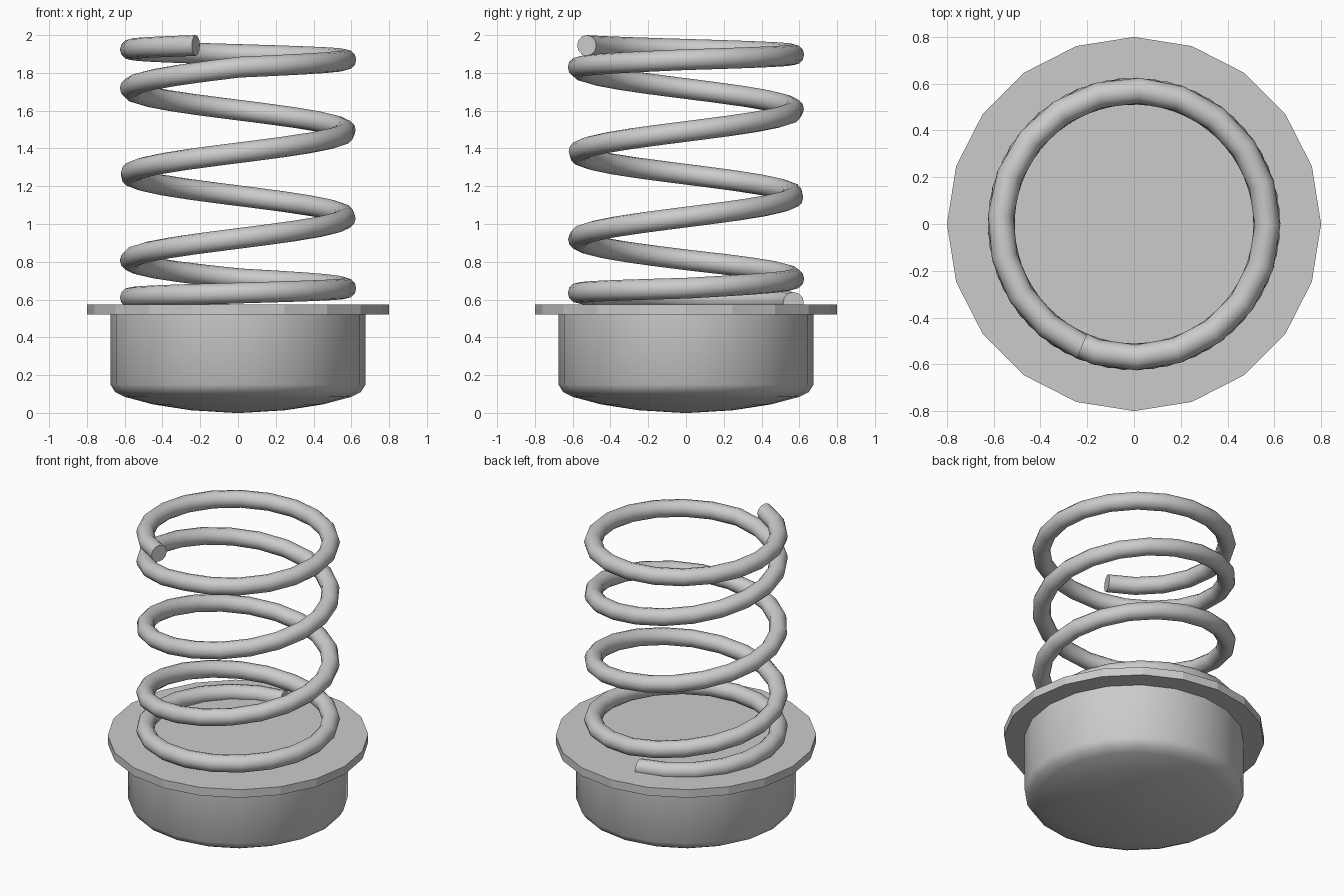
import bpy, bmesh
from math import cos, sin, radians, pi

cube = bpy.data.objects.get("Cube")
if cube:
    bpy.data.objects.remove(cube, do_unlink=True)

steel = bpy.data.materials.new("grey_steel")
steel.use_nodes = True
steel.diffuse_color = (0.6, 0.6, 0.6, 1)
steel.node_tree.nodes["Principled BSDF"].inputs["Base Color"].default_value = (0.6, 0.6, 0.6, 1)


def loft(name, rings, smooth_angle):
    """Skin a list of point rings, closing both ends."""
    bm = bmesh.new()
    loops = [[bm.verts.new(p) for p in ring] for ring in rings]
    n = len(loops[0])
    for a, b in zip(loops, loops[1:]):
        for i in range(n):
            j = (i + 1) % n
            bm.faces.new((a[i], a[j], b[j], b[i]))
    bm.faces.new(loops[0][::-1])
    bm.faces.new(loops[-1])
    bmesh.ops.recalc_face_normals(bm, faces=bm.faces)
    mesh = bpy.data.meshes.new(name)
    bm.to_mesh(mesh)
    bm.free()
    mesh.materials.append(steel)
    obj = bpy.data.objects.new(name, mesh)
    bpy.context.collection.objects.link(obj)
    bpy.ops.object.select_all(action='DESELECT')
    obj.select_set(True)
    bpy.context.view_layer.objects.active = obj
    bpy.ops.object.shade_smooth_by_angle(angle=radians(smooth_angle))
    return obj


def lathe(name, profile, sides, smooth_angle):
    rings = [[(r * cos(2 * pi * i / sides), r * sin(2 * pi * i / sides), z)
              for i in range(sides)] for r, z in profile]
    return loft(name, rings, smooth_angle)


# Cup with a shallow domed bottom, and the flat faceted flange above it
lathe("base_cup", [(0.02, 0.0), (0.25, 0.014), (0.45, 0.045), (0.6, 0.085),
                   (0.65, 0.11), (0.675, 0.15), (0.675, 0.53)], 20, 40)
lathe("base_flange", [(0.8, 0.52), (0.8, 0.575)], 20, 5)

# Spring: tight end turns, even pitch between (angle in degrees, height)
RISE = [(95, 0.585), (360, 0.66), (450, 0.71), (540, 0.81),
        (1350, 1.83), (1440, 1.87), (1687, 1.945)]


def height(angle):
    for (a0, z0), (a1, z1) in zip(RISE, RISE[1:]):
        if angle <= a1:
            return z0 + (z1 - z0) * (angle - a0) / (a1 - a0)
    return RISE[-1][1]


STEPS, SIDES, COIL, WIRE = 90, 12, 0.571, 0.055
start, end = RISE[0][0], RISE[-1][0]
coil_rings = []
for s in range(STEPS + 1):
    deg = start + (end - start) * s / STEPS
    t, z = radians(deg), height(deg)
    ring = []
    for k in range(SIDES):
        u = 2 * pi * k / SIDES
        r = COIL + WIRE * cos(u)
        ring.append((r * cos(t), r * sin(t), z + WIRE * sin(u)))
    coil_rings.append(ring)
loft("coil_spring", coil_rings, 40)
